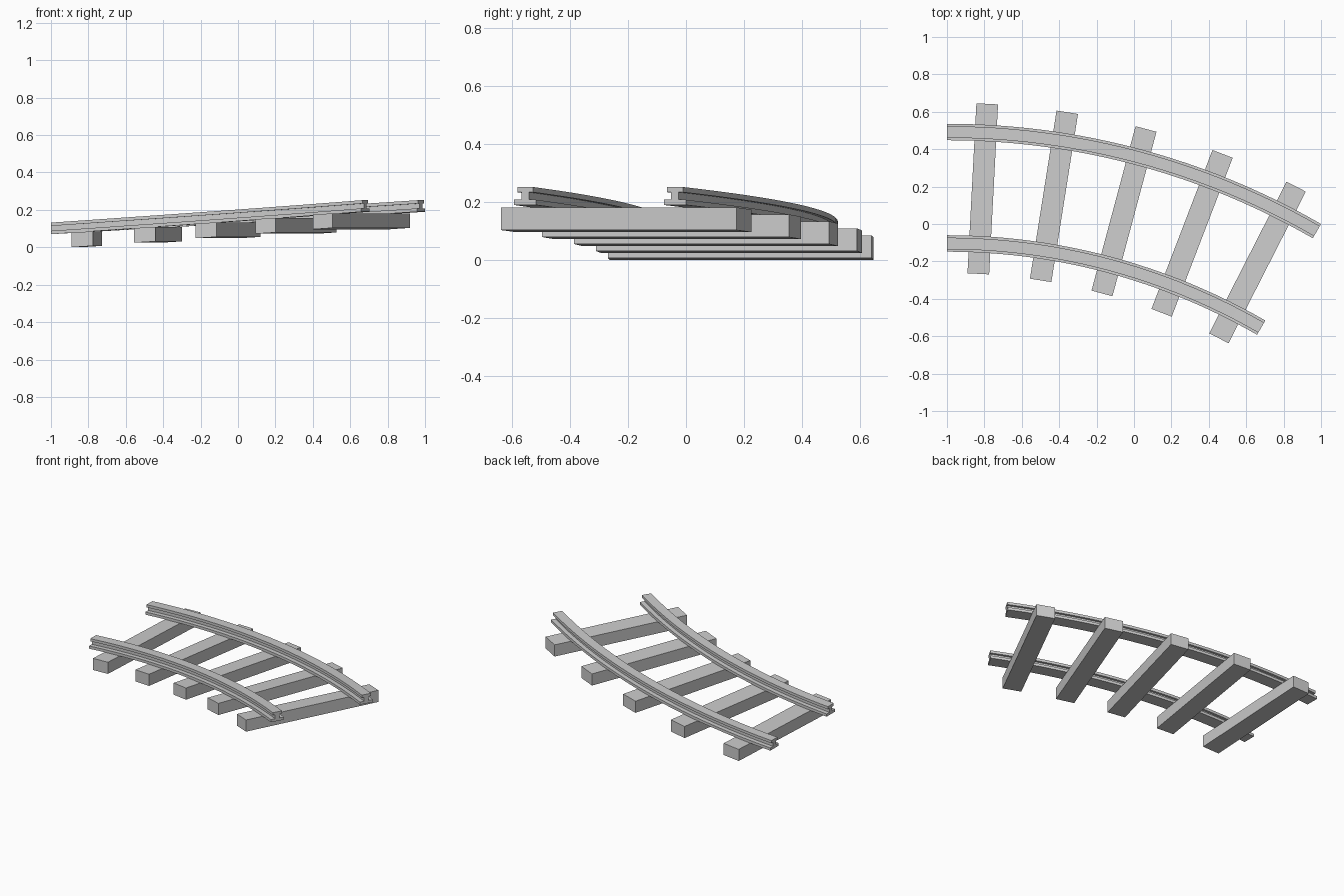
import bpy, bmesh, math

if "Cube" in bpy.data.objects:
    bpy.data.objects.remove(bpy.data.objects["Cube"])

YC = -3.464            # bend centre is (-1, YC)
SWEEP = math.radians(30)
RISE = 0.12            # climb over the whole sweep
BASE = 0.07            # underside of the rails at the low end

grey = bpy.data.materials.new("light grey")
grey.diffuse_color = (0.6, 0.6, 0.6, 1)
grey.use_nodes = True
grey.node_tree.nodes["Principled BSDF"].inputs["Base Color"].default_value = grey.diffuse_color


def place(r, a, z):
    """Point at radius r and bend angle a, lifted along the climb."""
    return (-1 + r * math.sin(a), YC + r * math.cos(a), BASE + RISE * a / SWEEP + z)


def finish(bm, name):
    bmesh.ops.recalc_face_normals(bm, faces=bm.faces)
    me = bpy.data.meshes.new(name)
    bm.to_mesh(me)
    bm.free()
    me.materials.append(grey)
    ob = bpy.data.objects.new(name, me)
    bpy.context.collection.objects.link(ob)
    return ob


def rail(name, radius, steps=24):
    # I-beam section swept along the climbing bend
    half = [(0.044, 0), (0.044, 0.018), (0.015, 0.018), (0.015, 0.044), (0.031, 0.044), (0.031, 0.062)]
    section = half + [(-x, z) for x, z in reversed(half)]
    bm = bmesh.new()
    rings = [[bm.verts.new(place(radius + x, SWEEP * i / steps, z)) for x, z in section]
             for i in range(steps + 1)]
    n = len(section)
    for a, b in zip(rings, rings[1:]):
        for k in range(n):
            bm.faces.new((a[k], a[(k + 1) % n], b[(k + 1) % n], b[k]))
    bm.faces.new(rings[0])
    bm.faces.new(rings[-1])
    ob = finish(bm, name)
    bpy.context.view_layer.objects.active = ob
    ob.select_set(True)
    bpy.ops.object.shade_smooth_by_angle(angle=math.radians(30))
    ob.select_set(False)


def sleeper(name, angle):
    # straight beam laid across the bend, tilted with the climb
    bm = bmesh.new()
    bmesh.ops.create_cube(bm, size=1)
    cx, cy, cz = place(3.657, angle, -0.039)
    s, c = math.sin(angle), math.cos(angle)
    for v in bm.verts:
        along, across, up = v.co.x * 0.116, v.co.y * 0.91, v.co.z * 0.078
        v.co = (cx + along * c + across * s, cy - along * s + across * c, cz + up + along * 0.062)
    finish(bm, name)


rail("outer_rail", 3.956)
rail("inner_rail", 3.36)
for i in range(5):
    sleeper(f"sleeper_{i + 1}", math.radians(3 + 6 * i))
